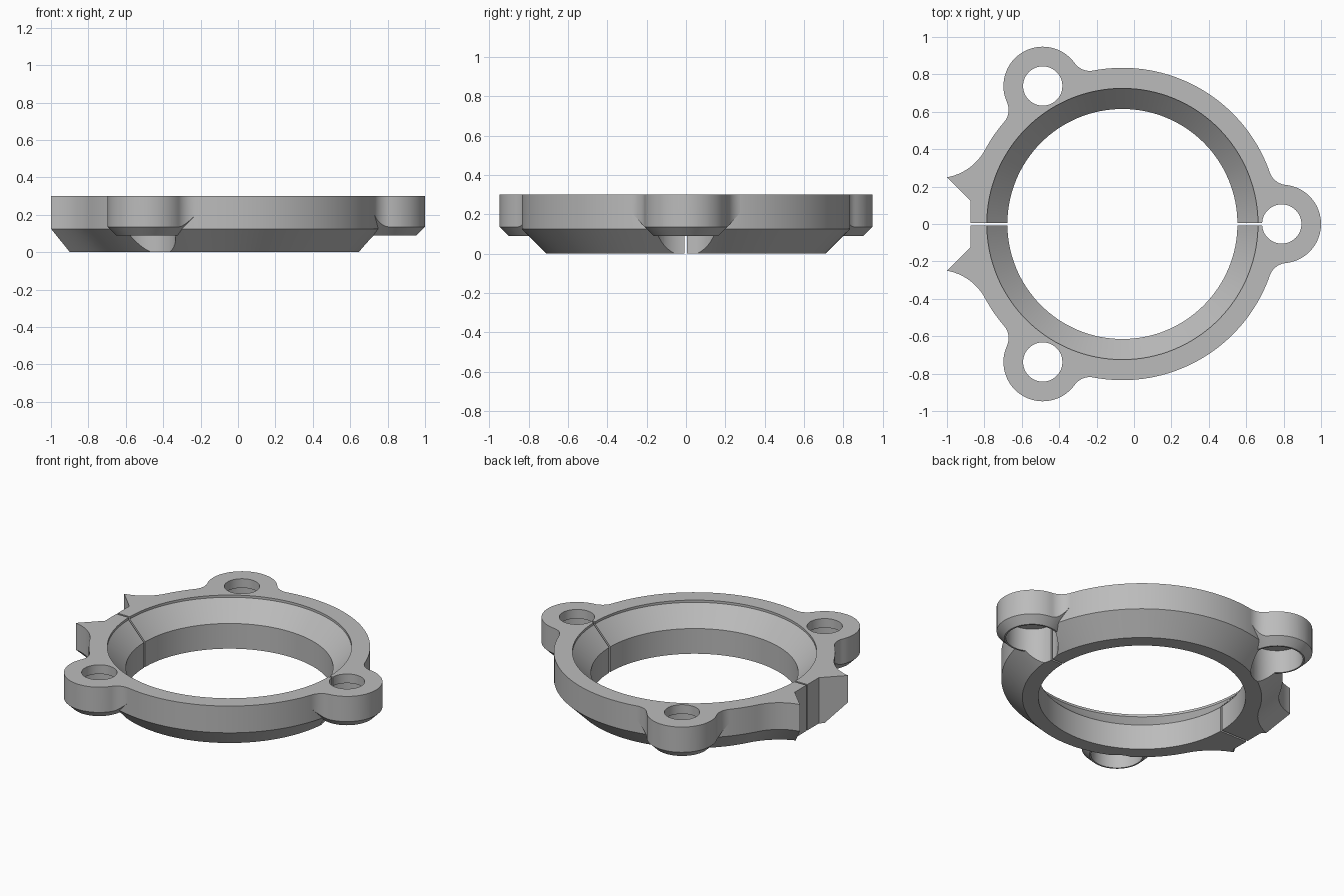
import bpy, bmesh
from math import cos, sin, atan2, sqrt, pi, radians
from mathutils import Vector, Matrix

if "Cube" in bpy.data.objects:
    bpy.data.objects.remove(bpy.data.objects["Cube"], do_unlink=True)

CENTRE = Vector((-0.062, 0, 0))
HEIGHT, CHAMFER = 0.3, 0.125
RING_R, LUG_DIST, LUG_R, FILLET = 0.835, 0.852, 0.21, 0.1
LUG_ANGLES = [0, 2 * pi / 3, -2 * pi / 3]

grey = bpy.data.materials.new("plain_grey")
grey.use_nodes = True
colour = (0.5, 0.5, 0.5, 1)
grey.diffuse_color = colour
grey.node_tree.nodes["Principled BSDF"].inputs["Base Color"].default_value = colour


def arc(centre, r, a0, a1, n):
    return [centre + r * Vector((cos(a), sin(a)))
            for a in (a0 + (a1 - a0) * i / n for i in range(n + 1))]


def mirrored(half):
    """Close an upper half outline that starts on the x axis."""
    return half + [Vector((p.x, -p.y)) for p in reversed(half[1:])]


def loft(name, loops, spin=0, offset=(0, 0)):
    """Solid through matching outlines given as (z, points)."""
    bm = bmesh.new()
    rings = [[bm.verts.new((p.x + offset[0], p.y + offset[1], z)) for p in pts]
             for z, pts in loops]
    n = len(rings[0])
    for low, high in zip(rings, rings[1:]):
        for i in range(n):
            j = (i + 1) % n
            bm.faces.new((low[i], low[j], high[j], high[i]))
    bm.faces.new(rings[0][::-1])
    bm.faces.new(rings[-1])
    bmesh.ops.recalc_face_normals(bm, faces=bm.faces[:])
    bm.transform(Matrix.Translation(CENTRE) @ Matrix.Rotation(spin, 4, 'Z'))
    mesh = bpy.data.meshes.new(name)
    bm.to_mesh(mesh)
    bm.free()
    mesh.materials.append(grey)
    ob = bpy.data.objects.new(name, mesh)
    bpy.context.collection.objects.link(ob)
    return ob


def turned(name, profile, n, spin=0, offset=(0, 0)):
    """Round solid from (radius, z) pairs."""
    return loft(name, [(z, arc(Vector((0, 0)), r, 0, 2 * pi * (n - 1) / n, n - 1))
                       for r, z in profile], spin, offset)


def combine(target, tool, operation):
    mod = target.modifiers.new("combine", 'BOOLEAN')
    mod.operation, mod.solver, mod.object = operation, 'EXACT', tool
    bpy.context.view_layer.objects.active = target
    bpy.ops.object.modifier_apply(modifier=mod.name)
    bpy.data.objects.remove(tool, do_unlink=True)


# Ring outline with two flared jaws and a notch on the -x side
tip = Vector((-1, 0.25)) - CENTRE.xy
flank_angle = radians(151.7)
u = Vector((cos(flank_angle), sin(flank_angle)))
along = tip.dot(u)
flank_r = (tip.length_squared - 2 * RING_R * along + RING_R ** 2) / (2 * (along - RING_R))
flank_c = u * (RING_R + flank_r)


def ring_outline(inset):
    r = flank_r + inset
    d = Vector((1, -1)).normalized()
    rel = tip - flank_c
    b = rel.dot(d)
    end = rel + d * (-b + sqrt(b * b - rel.length_squared + r * r))
    half = arc(Vector((0, 0)), RING_R - inset, 0, flank_angle, 70)
    half += arc(flank_c, r, flank_angle - pi, atan2(end.y, end.x), 14)[1:]
    half.append(tip + Vector((0.125, -0.125)))
    return mirrored(half)


body = loft("clamp_ring", [(0, ring_outline(CHAMFER)), (CHAMFER, ring_outline(0)),
                           (HEIGHT, ring_outline(0))])

# Filleted lug outline, trimmed underneath by a cone
lug_c = Vector((LUG_DIST, 0))
d1, d2 = LUG_R + FILLET, RING_R + FILLET
fx = (LUG_DIST ** 2 + d2 ** 2 - d1 ** 2) / (2 * LUG_DIST)
fillet_c = Vector((fx, sqrt(d2 ** 2 - fx ** 2)))
lug_end = atan2(fillet_c.y, fx - LUG_DIST)
ring_end = atan2(fillet_c.y, fx)
half = arc(lug_c, LUG_R, 0, lug_end, 20)
half += arc(fillet_c, FILLET, lug_end + pi, ring_end + pi, 12)[1:]
half.append(0.75 * fillet_c.normalized())
lug_outline = mirrored(half)

for a in LUG_ANGLES:
    lug = loft("lug", [(0.05, lug_outline), (HEIGHT, lug_outline)], a)
    cone = turned("lug_cone", [(0.165, 0.09), (0.385, 0.31)], 64, a, lug_c)
    combine(lug, cone, 'INTERSECT')
    combine(body, lug, 'UNION')

# Funnel bore with a short straight lip
combine(body, turned("bore", [(0.615, -0.1), (0.615, 0.165), (0.725, 0.285),
                              (0.725, 0.4)], 128), 'DIFFERENCE')

# Bolt holes, counterbored from below
for a in LUG_ANGLES:
    combine(body, turned("bolt_hole", [(0.155, -0.1), (0.155, 0.24), (0.105, 0.24),
                                       (0.105, 0.4)], 48, a, lug_c), 'DIFFERENCE')

# Thin split through both sides of the ring, ending in the +x bolt hole
slot = [Vector((x, y)) for x, y in ((-1.2, -0.007), (LUG_DIST, -0.007),
                                    (LUG_DIST, 0.005), (-1.2, 0.005))]
combine(body, loft("split", [(-0.1, slot), (0.4, slot)]), 'DIFFERENCE')

bpy.ops.object.select_all(action='DESELECT')
body.select_set(True)
bpy.context.view_layer.objects.active = body
bpy.ops.object.shade_smooth_by_angle(angle=radians(25))
